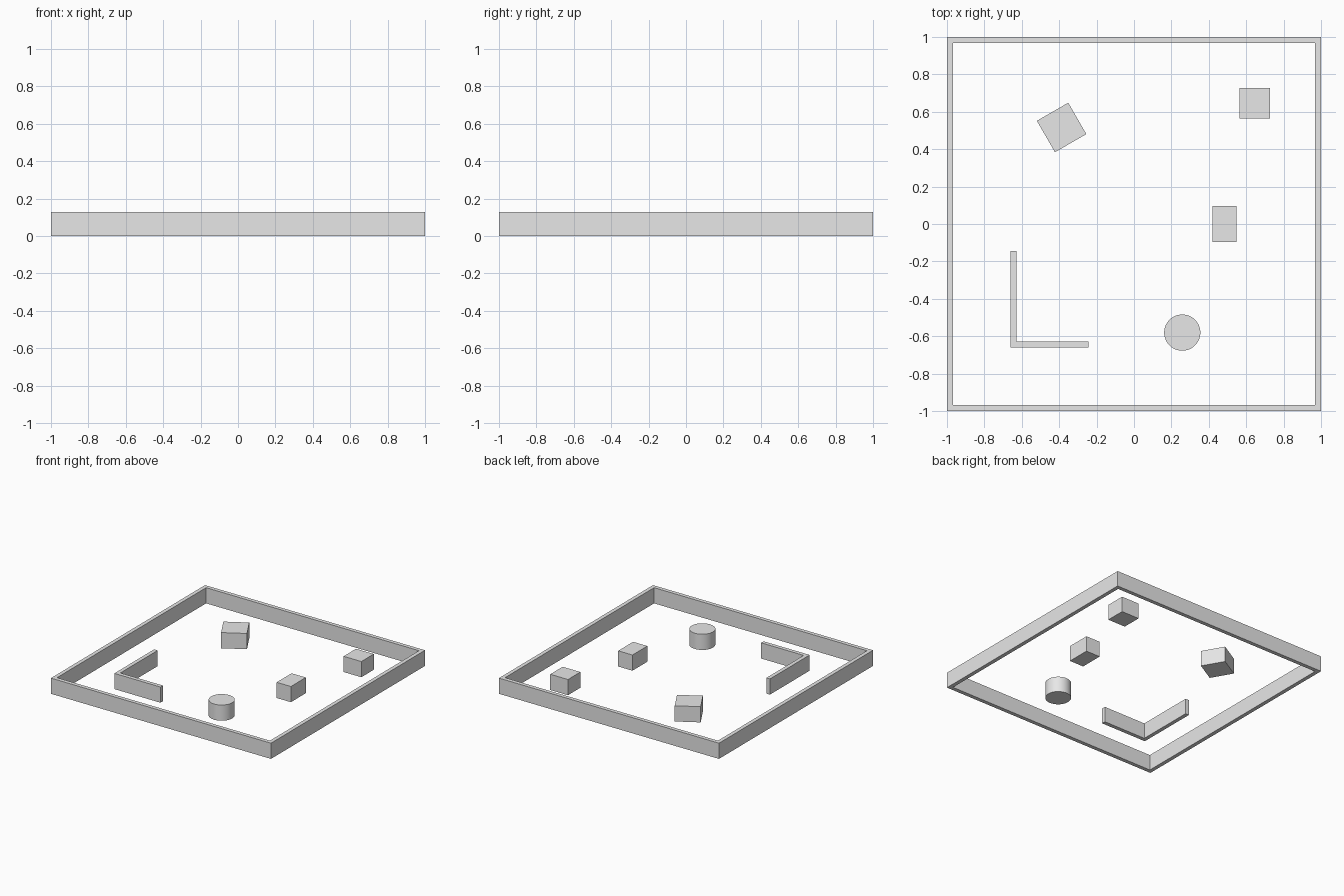
import bpy
import bmesh
from math import radians, cos, sin, tau
from mathutils import Matrix

cube = bpy.data.objects.get("Cube")
if cube:
    bpy.data.objects.remove(cube, do_unlink=True)

S = 1 / 3.1          # layout is measured in metres, 6.2 m across
HEIGHT = 0.4
WALL = 0.1

grey = bpy.data.materials.new("plain grey")
grey.use_nodes = True
grey.diffuse_color = (0.8, 0.8, 0.8, 1)
grey.node_tree.nodes["Principled BSDF"].inputs["Base Color"].default_value = (0.8, 0.8, 0.8, 1)


def finish(name, bm, x=0, y=0, angle=0):
    """Scale, turn and place a part on the ground."""
    bmesh.ops.recalc_face_normals(bm, faces=bm.faces)
    bm.transform(Matrix.Scale(S, 4) @ Matrix.Translation((x, y, 0))
                 @ Matrix.Rotation(radians(angle), 4, 'Z'))
    mesh = bpy.data.meshes.new(name)
    bm.to_mesh(mesh)
    bm.free()
    mesh.materials.append(grey)
    obj = bpy.data.objects.new(name, mesh)
    bpy.context.collection.objects.link(obj)
    return obj


def prism(name, outline, **place):
    """Extrude a flat outline up to the common height."""
    bm = bmesh.new()
    face = bm.faces.new([bm.verts.new((x, y, 0)) for x, y in outline])
    top = bmesh.ops.extrude_face_region(bm, geom=[face], use_keep_orig=True)["geom"]
    for v in top:
        if isinstance(v, bmesh.types.BMVert):
            v.co.z = HEIGHT
    return finish(name, bm, **place)


def rectangle(w, d):
    return [(-w / 2, -d / 2), (w / 2, -d / 2), (w / 2, d / 2), (-w / 2, d / 2)]


# Square boundary wall: two rings of corners at two heights, joined by quads
bm = bmesh.new()
rings = [[bm.verts.new((x, y, z)) for x, y in rectangle(size, size)]
         for size, z in ((6.2, 0), (6.2, HEIGHT), (6.2 - 2 * WALL, HEIGHT), (6.2 - 2 * WALL, 0))]
for r in range(4):
    a, b = rings[r], rings[(r + 1) % 4]
    for i in range(4):
        j = (i + 1) % 4
        bm.faces.new((a[i], a[j], b[j], b[i]))
finish("boundary_wall", bm)

# L-shaped inner wall, its outer corner as the origin
prism("corner_wall", [(0, 0), (1.3, 0), (1.3, WALL), (WALL, WALL), (WALL, 1.6), (0, 1.6)],
      x=-2.05, y=-2.05)

# Box obstacles
prism("square_box", rectangle(0.5, 0.5), x=2, y=2)
prism("oblong_box", rectangle(0.4, 0.6), x=1.5, y=0)
prism("turned_box", rectangle(0.6, 0.6), x=-1.2, y=1.6, angle=30)

# Round obstacle
N = 64
drum = prism("round_drum", [(0.3 * cos(tau * i / N), 0.3 * sin(tau * i / N)) for i in range(N)],
             x=0.8, y=-1.8)
bpy.ops.object.select_all(action='DESELECT')
drum.select_set(True)
bpy.context.view_layer.objects.active = drum
bpy.ops.object.shade_smooth_by_angle(angle=radians(30))
